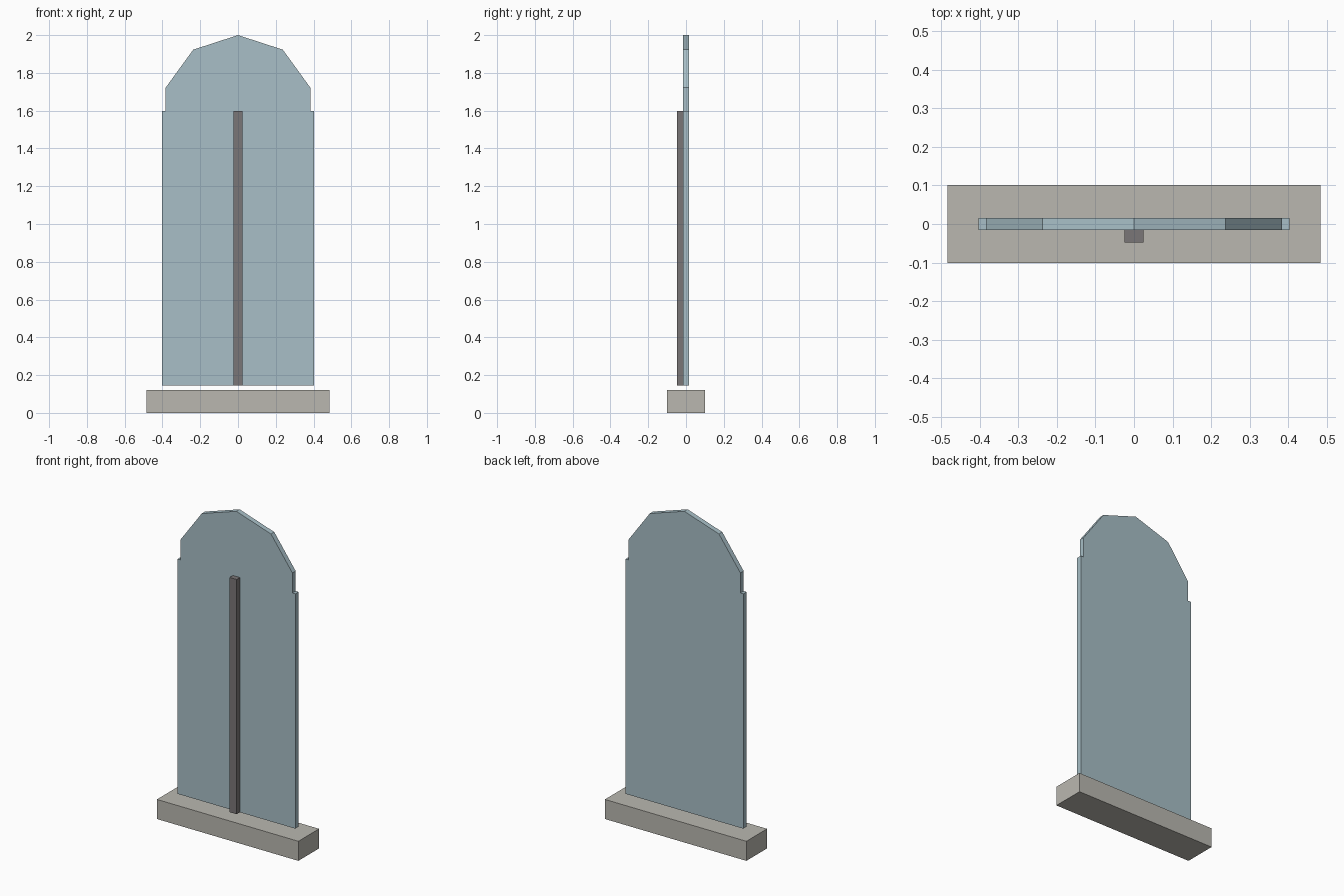
import bpy
import bmesh
import math

cube = bpy.data.objects.get("Cube")
if cube:
    bpy.data.objects.remove(cube, do_unlink=True)


def material(name, rgb):
    mat = bpy.data.materials.new(name)
    mat.use_nodes = True
    mat.diffuse_color = (*rgb, 1)
    mat.node_tree.nodes["Principled BSDF"].inputs["Base Color"].default_value = (*rgb, 1)
    return mat


def slab(name, outline, y_front, y_back, mat):
    """Extrude an outline of (x, z) points from y_front to y_back."""
    bm = bmesh.new()
    face = bm.faces.new([bm.verts.new((x, y_front, z)) for x, z in outline])
    grown = bmesh.ops.extrude_face_region(bm, geom=[face])
    for v in grown["geom"]:
        if isinstance(v, bmesh.types.BMVert):
            v.co.y = y_back
    bmesh.ops.recalc_face_normals(bm, faces=bm.faces)
    mesh = bpy.data.meshes.new(name)
    bm.to_mesh(mesh)
    bm.free()
    mesh.materials.append(mat)
    obj = bpy.data.objects.new(name, mesh)
    bpy.context.collection.objects.link(obj)
    return obj


def rectangle(half_width, bottom, top):
    return [(-half_width, bottom), (half_width, bottom),
            (half_width, top), (-half_width, top)]


stone = material("pale stone", (0.49, 0.478, 0.434))
glass = material("blue grey glass", (0.392, 0.521, 0.571))
metal = material("dark grey metal", (0.195, 0.183, 0.185))

RADIUS, SPRING, BOTTOM = 0.403, 1.597, 0.145

# Sill
slab("sill", rectangle(0.484, 0, 0.121), -0.101, 0.101, stone)

# Pane: tall rectangle topped by half a decagon, with small steps at the shoulders
arch = [(RADIUS * math.cos(math.radians(a)), SPRING + RADIUS * math.sin(math.radians(a)))
        for a in range(18, 163, 36)]
shoulder = arch[0][0]
outline = [(-RADIUS, BOTTOM), (RADIUS, BOTTOM), (RADIUS, SPRING), (shoulder, SPRING),
           *arch, (-shoulder, SPRING), (-RADIUS, SPRING)]
slab("arched_pane", outline, -0.016, 0.016, glass)

# Central bar on the front of the pane
slab("mullion", rectangle(0.024, BOTTOM, SPRING), -0.048, -0.016, metal)
